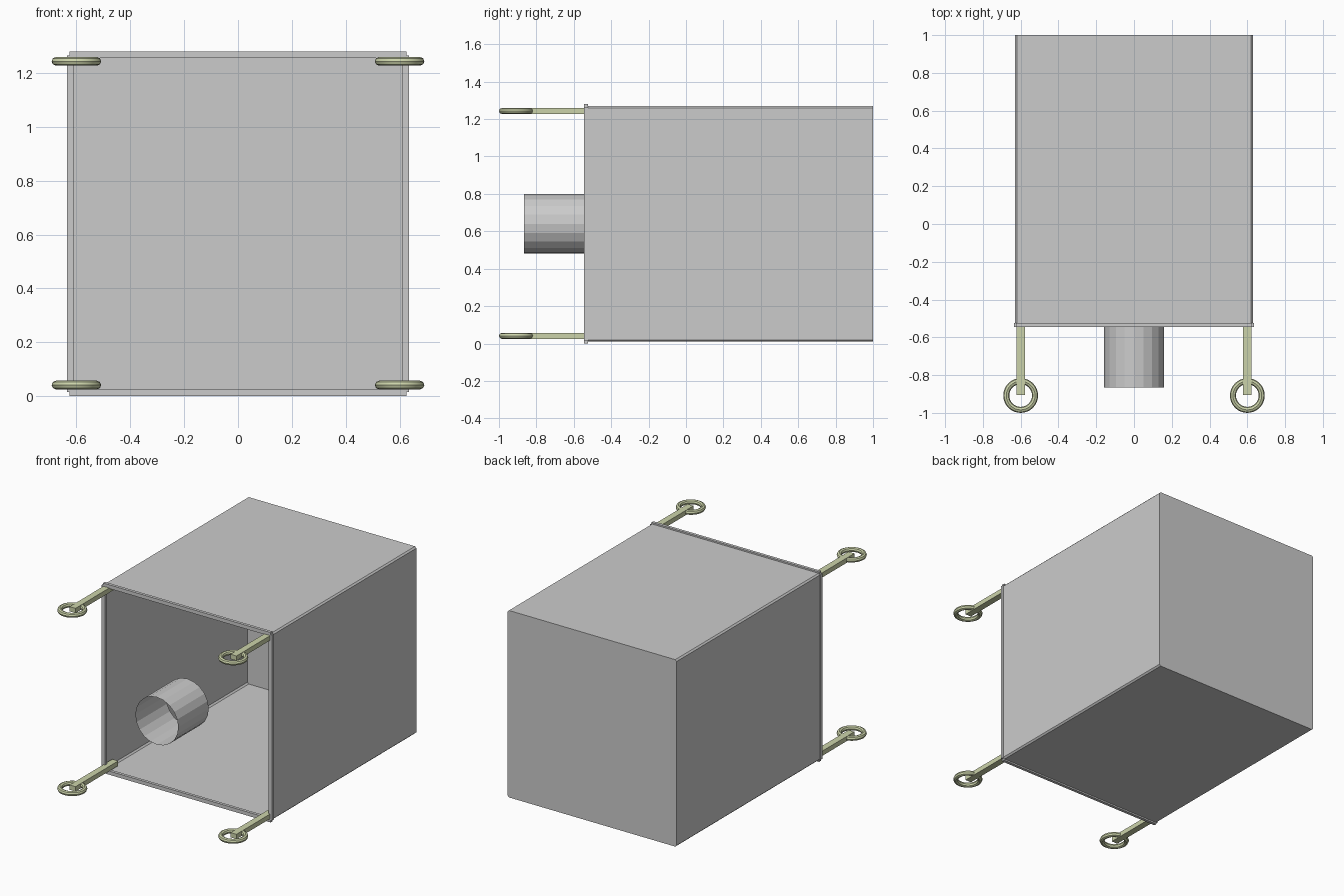
import bpy, bmesh
from math import pi, radians

if "Cube" in bpy.data.objects:
    bpy.data.objects.remove(bpy.data.objects["Cube"])

olive = bpy.data.materials.new("olive")
olive.diffuse_color = (0.6, 0.65, 0.4, 1)
olive.use_nodes = True
olive.node_tree.nodes["Principled BSDF"].inputs["Base Color"].default_value = olive.diffuse_color


def box(name, lo, hi, mat=None):
    bpy.ops.mesh.primitive_cube_add(size=1, location=[(a + b) / 2 for a, b in zip(lo, hi)])
    ob = bpy.context.object
    ob.name = name
    ob.scale = [b - a for a, b in zip(lo, hi)]
    bpy.ops.object.transform_apply(location=False, rotation=False, scale=True)
    if mat:
        ob.data.materials.append(mat)
    return ob


# thin open-fronted shell with slightly chamfered long edges
FRONT, BACK, MID = -0.54, 1.0, 0.64
bm = bmesh.new()
profile = [(0.63, 0.62), (0.62, 0.63), (-0.62, 0.63), (-0.63, 0.62),
           (-0.63, -0.62), (-0.62, -0.63), (0.62, -0.63), (0.63, -0.62)]
front = [bm.verts.new((x, FRONT, MID + z)) for x, z in profile]
back = [bm.verts.new((x, BACK, MID + z)) for x, z in profile]
n = len(profile)
for i in range(n):
    j = (i + 1) % n
    bm.faces.new((front[i], front[j], back[j], back[i]))
bm.faces.new(back)
bmesh.ops.recalc_face_normals(bm, faces=bm.faces)
mesh = bpy.data.meshes.new("shell")
bm.to_mesh(mesh)
bm.free()
bpy.context.collection.objects.link(bpy.data.objects.new("shell", mesh))

# lip bars round the front opening
for z, tag in ((0.0, "bottom"), (1.255, "top")):
    box("lip_" + tag, (-0.625, -0.545, z), (0.625, -0.525, z + 0.025))
for x, tag in ((-0.635, "left"), (0.61, "right")):
    box("lip_" + tag, (x, -0.545, 0.015), (x + 0.025, -0.525, 1.265))

# open tube in front of the opening
bpy.ops.mesh.primitive_cylinder_add(vertices=20, radius=0.16, depth=0.325,
                                    end_fill_type='NOTHING',
                                    location=(0, -0.7025, 0.64), rotation=(pi / 2, 0, 0))
bpy.context.object.name = "tube"

# corner rods with rings
for x in (-0.6, 0.6):
    for z in (0.041, 1.243):
        box("rod", (x - 0.022, -0.905, z - 0.016), (x + 0.022, -0.45, z + 0.016), olive)
        bpy.ops.mesh.primitive_torus_add(major_segments=32, minor_segments=8,
                                         major_radius=0.076, minor_radius=0.016,
                                         location=(x, -0.908, z))
        ring = bpy.context.object
        ring.name = "ring"
        ring.data.materials.append(olive)
        bpy.ops.object.shade_smooth_by_angle(angle=radians(30))
